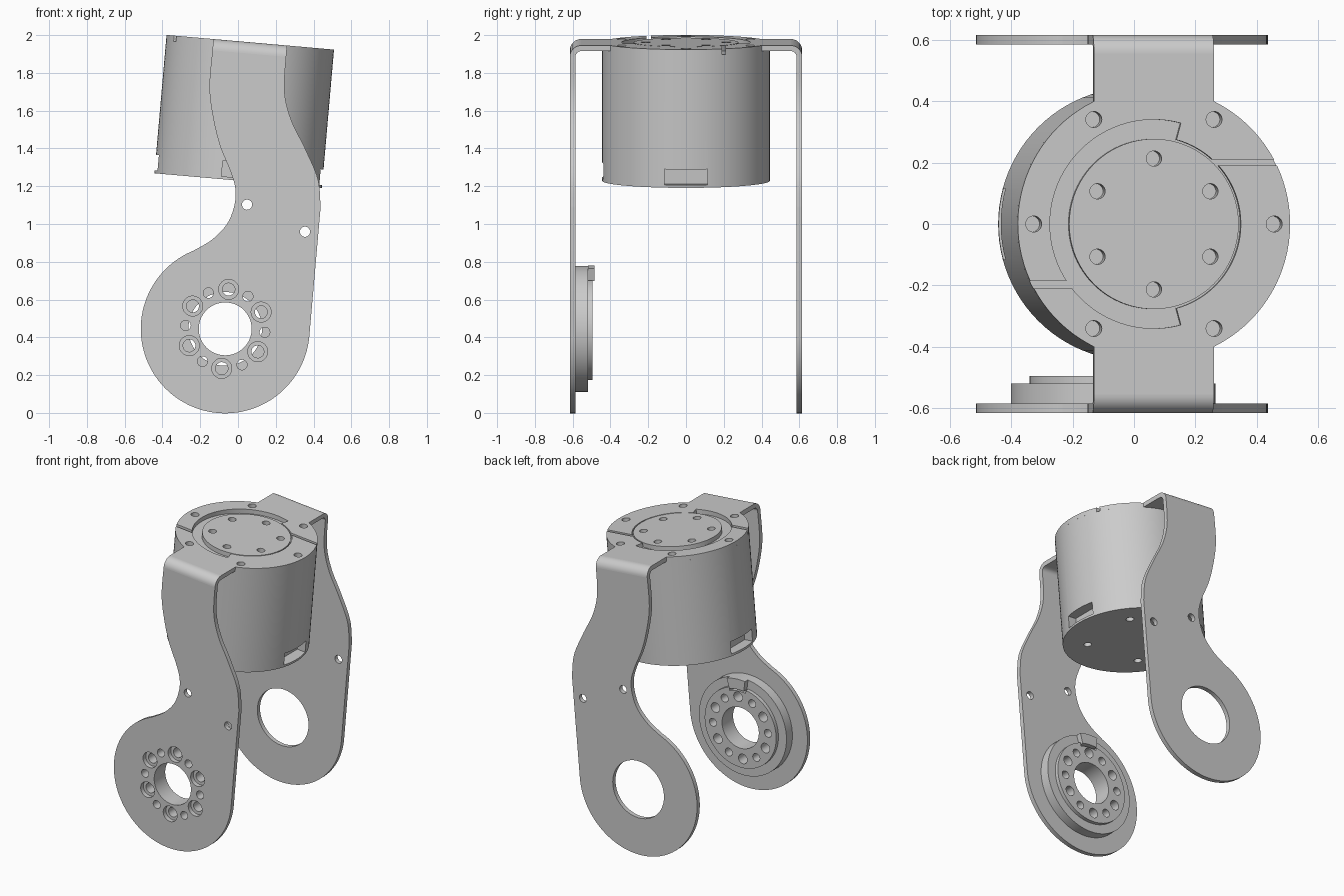
import bpy, bmesh
from math import sin, cos, asin, radians, degrees
from mathutils import Matrix, Vector

if "Cube" in bpy.data.objects:
    bpy.data.objects.remove(bpy.data.objects["Cube"])

# Everything is built in the motor's frame, then tilted 5 degrees about y
FRAME = Matrix.Translation((0.065, 0, 1.962)) @ Matrix.Rotation(radians(5), 4, 'Y')
FLAT = Matrix.Identity(4)
UPRIGHT = Matrix.Rotation(radians(90), 4, 'X')      # (a,b,c) -> (a,-c,b)
SIDEWAYS = Matrix(((0, 0, 1, 0), (1, 0, 0, 0), (0, 1, 0, 0), (0, 0, 0, 1)))
HUB = (0, -1.523)
R = 0.445


def arc(r, a0, a1, n=48, c=(0, 0)):
    return [(c[0] + r * cos(radians(a0 + (a1 - a0) * i / n)),
             c[1] + r * sin(radians(a0 + (a1 - a0) * i / n))) for i in range(n + 1)]


def circle(r, c=(0, 0), n=96):
    return arc(r, 0, 360, n, c)[:-1]


def hole_ring(r, dist, start, count, c=(0, 0)):
    return [circle(r, (c[0] + dist * cos(radians(start + 360 * i / count)),
                       c[1] + dist * sin(radians(start + 360 * i / count))), 24)
            for i in range(count)]


def smooth_path(pts, n=8):
    out = []
    p = [Vector(q) for q in pts]
    for i in range(len(p) - 1):
        a, b, c, d = p[max(i - 1, 0)], p[i], p[i + 1], p[min(i + 2, len(p) - 1)]
        for k in range(n):
            t = k / n
            q = 0.5 * (2 * b + (c - a) * t + (2 * a - 5 * b + 4 * c - d) * t * t
                       + (3 * b - a - 3 * c + d) * t ** 3)
            out.append((q.x, q.y))
    return out + [tuple(pts[-1])]


def evaluated_mesh(ob):
    bpy.context.view_layer.update()
    return bpy.data.meshes.new_from_object(ob.evaluated_get(bpy.context.evaluated_depsgraph_get()))


def finish(ob):
    bpy.ops.object.select_all(action='DESELECT')
    ob.select_set(True)
    bpy.context.view_layer.objects.active = ob
    bpy.ops.object.shade_smooth_by_angle(angle=radians(30))


def prism(name, loops, z0, z1, turn=FLAT, smooth=True):
    """Extrude a filled outline (first loop) with holes (other loops)."""
    cu = bpy.data.curves.new(name, 'CURVE')
    cu.dimensions, cu.fill_mode, cu.extrude = '2D', 'BOTH', (z1 - z0) / 2
    for loop in loops:
        sp = cu.splines.new('POLY')
        sp.points.add(len(loop) - 1)
        for pt, q in zip(sp.points, loop):
            pt.co = (q[0], q[1], 0, 1)
        sp.use_cyclic_u = True
    tmp = bpy.data.objects.new(name + "_outline", cu)
    bpy.context.collection.objects.link(tmp)
    me = evaluated_mesh(tmp)
    bpy.data.objects.remove(tmp)
    me.transform(FRAME @ turn @ Matrix.Translation((0, 0, (z0 + z1) / 2)))
    bm = bmesh.new()
    bm.from_mesh(me)
    bmesh.ops.remove_doubles(bm, verts=bm.verts, dist=1e-5)
    bmesh.ops.recalc_face_normals(bm, faces=bm.faces)
    bm.to_mesh(me)
    bm.free()
    me.name = name
    ob = bpy.data.objects.new(name, me)
    bpy.context.collection.objects.link(ob)
    if smooth:
        finish(ob)
    return ob


def box(x0, x1, y0, y1):
    return [(x0, y0), (x1, y0), (x1, y1), (x0, y1)]


# Motor can, with three side pockets and blind screw holes
body = prism("motor_body", [circle(R)], -0.735, -0.03, smooth=False)
cutters = [prism("pocket_cutter", [b], -0.72, -0.637, smooth=False) for b in
           (box(0.37, 0.6, -0.115, 0.115), box(-0.6, -0.37, -0.115, 0.115),
            box(-0.09, 0.09, -0.6, -0.4))]
cutters += [prism("screw_cutter", [h], z0, z1, smooth=False) for holes, z0, z1 in
            ((hole_ring(0.025, 0.29, 45, 4), -0.8, -0.68),
             (hole_ring(0.026, 0.393, 0, 6), -0.08, 0.01),
             (hole_ring(0.025, 0.213, 30, 6), -0.08, 0.01)) for h in holes]
for c in cutters:
    c.hide_render = True
    mod = body.modifiers.new("cut", 'BOOLEAN')
    mod.operation, mod.solver, mod.object = 'DIFFERENCE', 'EXACT', c
body_mesh = evaluated_mesh(body)
body.modifiers.clear()
body.data = body_mesh
for c in cutters:
    bpy.data.objects.remove(c)
finish(body)

# Turning disc in the top face
prism("rotor_disc", [circle(0.277)] + hole_ring(0.025, 0.213, 30, 6), -0.03, 0)


# Two half rings on top, each running out into a strap
def ang(y, r):
    return degrees(asin(y / r))


def with_strap(outer, s):
    edge = (R * R - 0.196 ** 2) ** 0.5
    strap = [(s * 0.196, s * edge), (s * 0.196, s * 0.555),
             (-s * 0.196, s * 0.555), (-s * 0.196, s * edge)]
    inside = [abs(x) < 0.2 and y * s > 0.3 for x, y in outer]
    first = inside.index(True)
    last = len(inside) - inside[::-1].index(True)
    return outer[:first] + strap + outer[last:]


ring_holes = hole_ring(0.026, 0.393, 0, 6)
back = (with_strap(arc(R, ang(0.21, R), 180 + ang(0.185, R)), 1)
        + arc(0.34, 180 + ang(0.185, 0.34), 75) + arc(0.284, 75, ang(0.21, 0.284), 12))
front = (with_strap(arc(R, 180 + ang(0.21, R), 360 + ang(0.19, R)), -1)
         + arc(0.284, 360 + ang(0.19, 0.284), 285) + arc(0.34, 285, 180 + ang(0.21, 0.34), 24))
prism("back_top_plate", [back] + ring_holes[1:4], -0.03, 0)
prism("front_top_plate", [front] + [ring_holes[i] for i in (0, 4, 5)], -0.03, 0)

# Bent corners between the top plates and the arms
for name, s in (("back_bend", 1), ("front_bend", -1)):
    prof = arc(0.06, 90, 0, 12, (0.555, -0.06)) + arc(0.03, 0, 90, 12, (0.555, -0.06))
    prism(name, [[(s * y, z) for y, z in prof]], -0.196, 0.196, SIDEWAYS)

# Side arms: S-shaped neck ending in a round eye
left = smooth_path([(-0.196, -0.06), (-0.195, -0.25), (-0.166, -0.397), (-0.115, -0.552),
                    (-0.045, -0.69), (-0.012, -0.776), (-0.008, -0.862), (-0.037, -0.965),
                    (-0.108, -1.056), (-0.203, -1.125)])
right = smooth_path([(0.447, -0.84), (0.42, -0.691), (0.34, -0.538), (0.25, -0.387),
                     (0.203, -0.242), (0.196, -0.06)])
outline = left + arc(0.447, 119, 360, 72, HUB) + right
neck_holes = [circle(0.027, (0.058, -0.858), 24), circle(0.027, (0.376, -0.974), 24)]
small = hole_ring(0.027, 0.21, 0, 6, HUB)
prism("front_arm", [outline, circle(0.14, HUB, 64)] + neck_holes + small
      + hole_ring(0.053, 0.21, 30, 6, HUB), 0.585, 0.615, UPRIGHT)
prism("back_arm", [outline, circle(0.195, HUB, 64)] + neck_holes, -0.615, -0.585, UPRIGHT)

# Stepped hub on the inside of the front arm
bores = [circle(0.14, HUB, 64)] + small + hole_ring(0.033, 0.21, 30, 6, HUB)
prism("hub_flange", [circle(0.333, HUB)] + bores, 0.52, 0.585, UPRIGHT)
prism("hub_step", [arc(0.272, 104, 436, 80, HUB) + arc(0.25, 76, 104, 10, HUB)] + bores,
      0.495, 0.52, UPRIGHT)
prism("hub_key", [arc(0.335, 78, 102, 12, HUB) + arc(0.265, 102, 78, 12, HUB)],
      0.485, 0.52, UPRIGHT)
